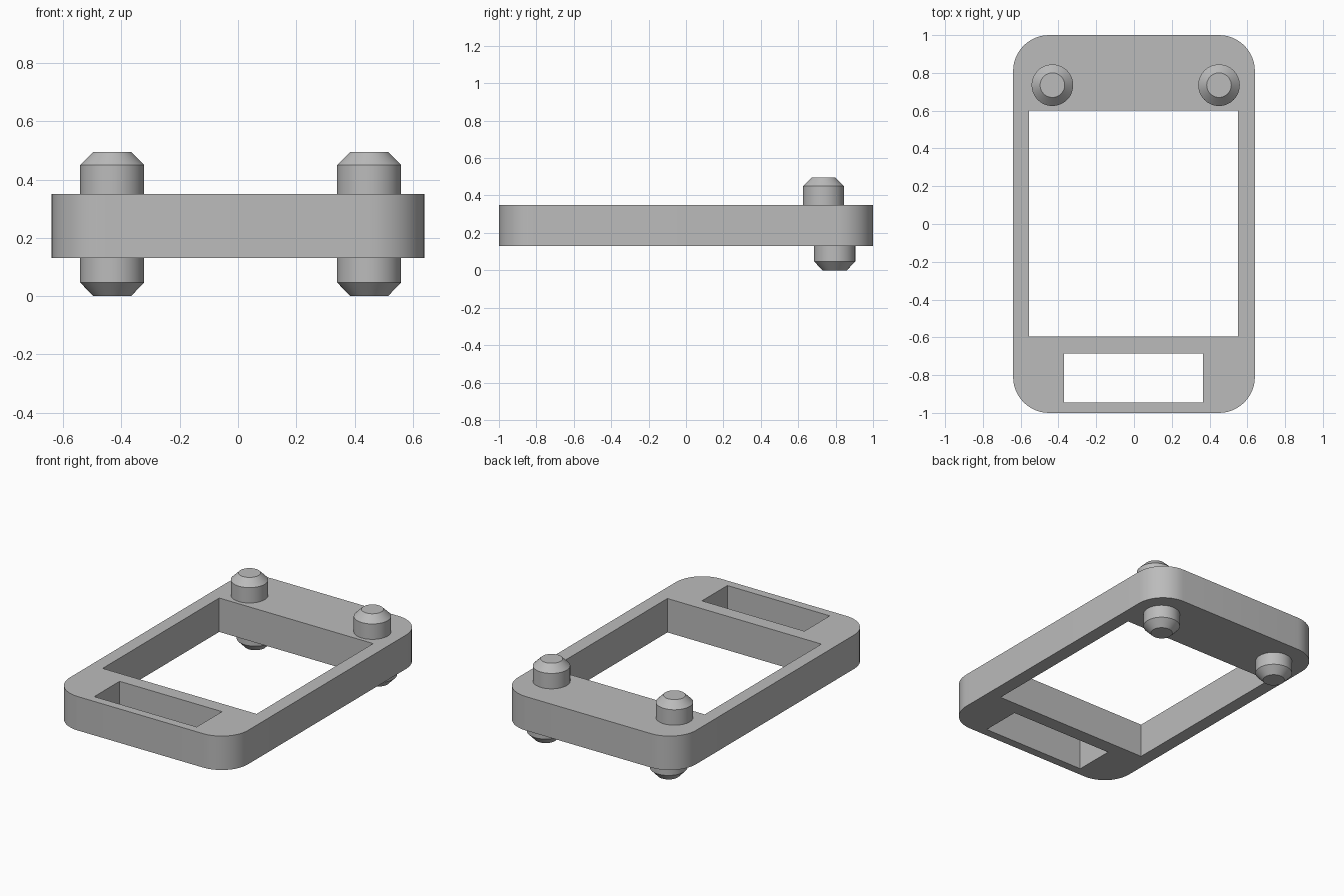
import bpy, bmesh, math

if "Cube" in bpy.data.objects:
    bpy.data.objects.remove(bpy.data.objects["Cube"])

grey = bpy.data.materials.new("plain grey")
grey.diffuse_color = (0.5, 0.5, 0.5, 1)
grey.use_nodes = True
grey.node_tree.nodes["Principled BSDF"].inputs["Base Color"].default_value = grey.diffuse_color

BOTTOM, TOP = 0.13, 0.35


def finish(name, bm):
    bmesh.ops.recalc_face_normals(bm, faces=bm.faces)
    mesh = bpy.data.meshes.new(name)
    bm.to_mesh(mesh)
    bm.free()
    mesh.materials.append(grey)
    ob = bpy.data.objects.new(name, mesh)
    bpy.context.collection.objects.link(ob)
    bpy.ops.object.select_all(action='DESELECT')
    ob.select_set(True)
    bpy.context.view_layer.objects.active = ob
    return ob


def prism(name, outline, z0, z1):
    bm = bmesh.new()
    face = bm.faces.new([bm.verts.new((x, y, z0)) for x, y in outline])
    top = bmesh.ops.extrude_face_region(bm, geom=[face])["geom"]
    bmesh.ops.translate(bm, vec=(0, 0, z1 - z0),
                        verts=[v for v in top if isinstance(v, bmesh.types.BMVert)])
    return finish(name, bm)


def rectangle(x0, x1, y0, y1):
    return [(x0, y0), (x1, y0), (x1, y1), (x0, y1)]


def rounded_rectangle(hx, hy, r, steps=12):
    points = []
    for i, (sx, sy) in enumerate([(1, 1), (-1, 1), (-1, -1), (1, -1)]):
        for k in range(steps + 1):
            a = math.radians(90) * (i + k / steps)
            points.append((sx * (hx - r) + r * math.cos(a), sy * (hy - r) + r * math.sin(a)))
    return points


# Frame plate with a large window and a strap slot cut through it
cutters = [
    prism("window_cutter", rectangle(-0.555, 0.55, -0.595, 0.60), 0, 0.5),
    prism("slot_cutter", rectangle(-0.37, 0.365, -0.945, -0.685), 0, 0.5),
]
frame = prism("frame", rounded_rectangle(0.64, 1.0, 0.19), BOTTOM, TOP)
for cutter in cutters:
    cut = frame.modifiers.new(cutter.name, 'BOOLEAN')
    cut.operation, cut.solver, cut.object = 'DIFFERENCE', 'EXACT', cutter
    bpy.ops.object.modifier_apply(modifier=cut.name)
for cutter in cutters:
    bpy.data.objects.remove(cutter)
bpy.ops.object.shade_smooth_by_angle(angle=math.radians(30))


# Round pegs with chamfered tips, standing on and hanging under the plate
def peg(name, x, y, base, shoulder, tip, n=48):
    bm = bmesh.new()
    rings = []
    for r, z in [(0.11, base), (0.11, shoulder), (0.065, tip)]:
        rings.append([bm.verts.new((x + r * math.cos(math.tau * i / n),
                                    y + r * math.sin(math.tau * i / n), z)) for i in range(n)])
    for a, b in zip(rings, rings[1:]):
        for i in range(n):
            j = (i + 1) % n
            bm.faces.new((a[i], a[j], b[j], b[i]))
    bm.faces.new(rings[0])
    bm.faces.new(rings[-1])
    finish(name, bm)
    bpy.ops.object.shade_smooth_by_angle(angle=math.radians(30))


for side, x in (("left", -0.432), ("right", 0.45)):
    peg(f"upper_peg_{side}", x, 0.735, TOP, 0.45, 0.495)
    peg(f"lower_peg_{side}", x, 0.795, BOTTOM, 0.047, 0.0)
